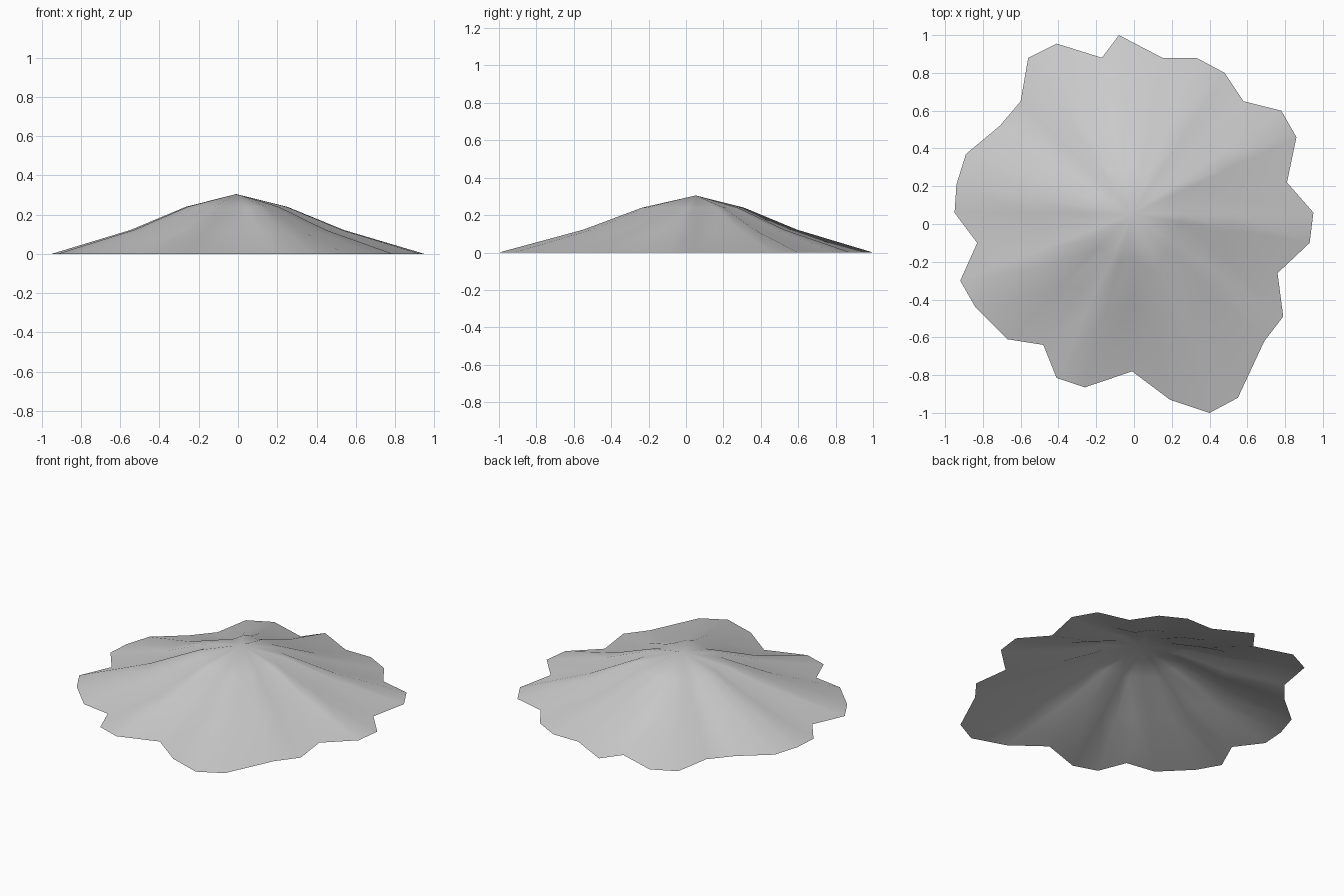
import bpy

if "Cube" in bpy.data.objects:
    bpy.data.objects.remove(bpy.data.objects["Cube"])

# Scalloped ground outline, counter-clockwise from the right
OUTLINE = [
    (0.95, 0.06), (0.81, 0.22), (0.86, 0.46), (0.78, 0.60), (0.58, 0.65), (0.48, 0.80),
    (0.33, 0.88), (0.15, 0.88), (-0.08, 1.0), (-0.17, 0.88), (-0.41, 0.955), (-0.56, 0.88),
    (-0.60, 0.65), (-0.71, 0.52), (-0.89, 0.37), (-0.94, 0.21), (-0.95, 0.06), (-0.83, -0.10),
    (-0.92, -0.30), (-0.84, -0.44), (-0.67, -0.61), (-0.48, -0.64), (-0.41, -0.815),
    (-0.26, -0.865), (-0.01, -0.78), (0.19, -0.93), (0.40, -1.0), (0.55, -0.92),
    (0.69, -0.62), (0.79, -0.49), (0.76, -0.26), (0.93, -0.10)]
PEAK = (-0.01, 0.052, 0.305)
RINGS = [(1.0, 0.0), (0.572, 0.122), (0.272, 0.24)]  # outline scale, height

# Rings shrink towards the peak; the underside stays open
n = len(OUTLINE)
verts = [(PEAK[0] + (x - PEAK[0]) * s, PEAK[1] + (y - PEAK[1]) * s, z)
         for s, z in RINGS for x, y in OUTLINE]
faces = [(r * n + i, r * n + (i + 1) % n, (r + 1) * n + (i + 1) % n, (r + 1) * n + i)
         for r in range(len(RINGS) - 1) for i in range(n)]
# Fan of triangles closing the top
verts.append(PEAK)
top = (len(RINGS) - 1) * n
faces += [(top + i, top + (i + 1) % n, len(verts) - 1) for i in range(n)]

mesh = bpy.data.meshes.new("mound")
mesh.from_pydata(verts, [], faces)
mesh.update()
mound = bpy.data.objects.new("mound", mesh)
bpy.context.collection.objects.link(mound)

# Soft shading with the deep creases kept
bpy.context.view_layer.objects.active = mound
mound.select_set(True)
bpy.ops.object.shade_smooth_by_angle(angle=0.52)
